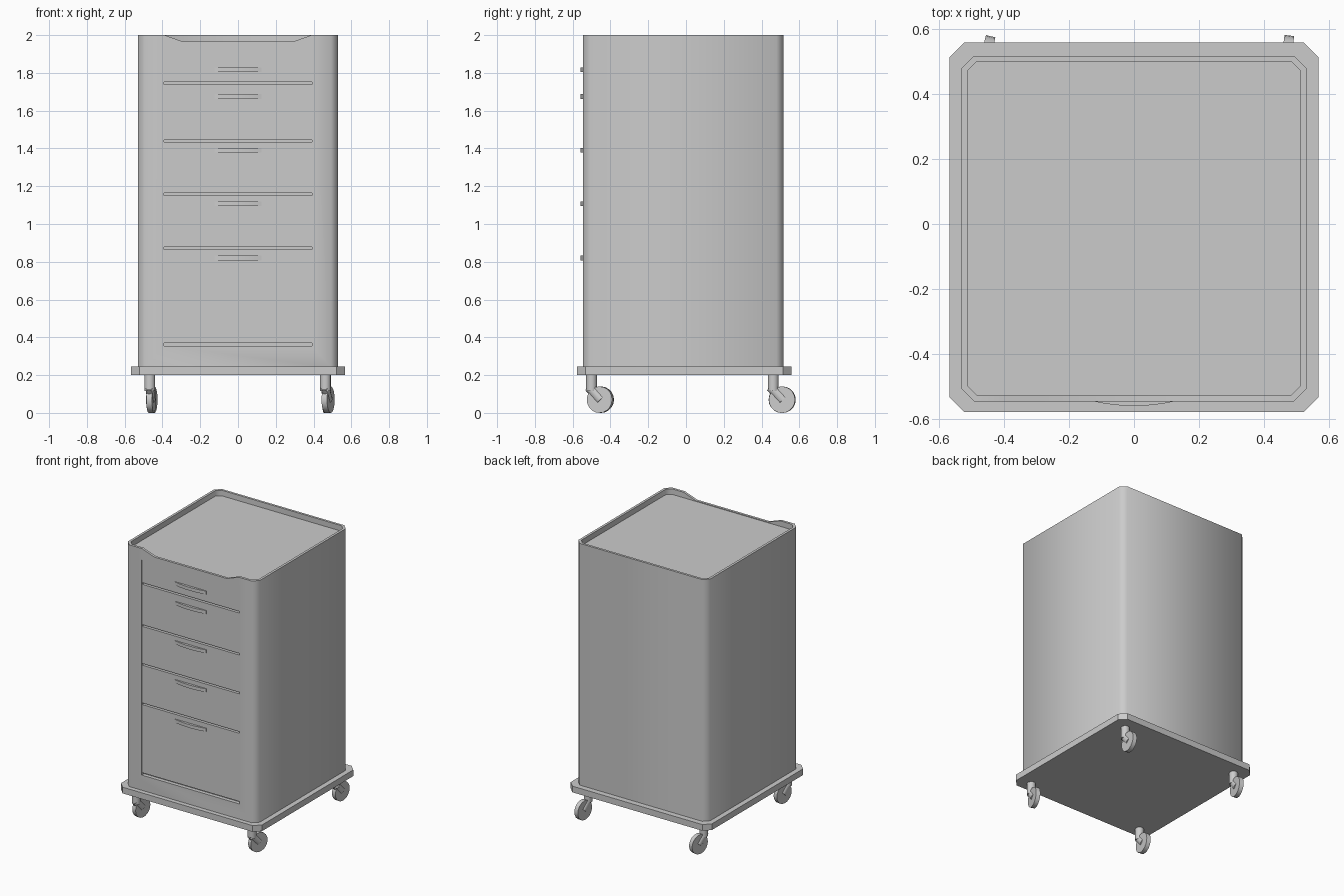
import bpy, bmesh, math
from mathutils import Vector, Matrix

cube = bpy.data.objects.get("Cube")
if cube:
    bpy.data.objects.remove(cube, do_unlink=True)

grey = bpy.data.materials.new("light grey")
grey.use_nodes = True
colour = (0.6, 0.6, 0.6, 1)
grey.diffuse_color = colour
grey.node_tree.nodes["Principled BSDF"].inputs["Base Color"].default_value = colour


def make(name, bm):
    bmesh.ops.recalc_face_normals(bm, faces=bm.faces)
    mesh = bpy.data.meshes.new(name)
    bm.to_mesh(mesh)
    bm.free()
    mesh.materials.append(grey)
    obj = bpy.data.objects.new(name, mesh)
    bpy.context.collection.objects.link(obj)
    return obj


def prism(name, points, shift):
    """Extrude a closed 3D outline along a vector."""
    bm = bmesh.new()
    face = bm.faces.new([bm.verts.new(p) for p in points])
    new = bmesh.ops.extrude_face_region(bm, geom=[face], use_keep_orig=True)
    verts = [g for g in new["geom"] if isinstance(g, bmesh.types.BMVert)]
    bmesh.ops.translate(bm, verts=verts, vec=shift)
    return make(name, bm)


def slab(name, half_x, y0, y1, z0, z1, c=0.0):
    """Block whose vertical corners are cut by c."""
    if c:
        outline = [(-half_x + c, y0), (half_x - c, y0), (half_x, y0 + c), (half_x, y1 - c),
                   (half_x - c, y1), (-half_x + c, y1), (-half_x, y1 - c), (-half_x, y0 + c)]
    else:
        outline = [(-half_x, y0), (half_x, y0), (half_x, y1), (-half_x, y1)]
    return prism(name, [(x, y, z0) for x, y in outline], (0, 0, z1 - z0))


def select(obj):
    bpy.ops.object.select_all(action="DESELECT")
    obj.select_set(True)
    bpy.context.view_layer.objects.active = obj


def smooth(obj, degrees):
    select(obj)
    bpy.ops.object.shade_smooth_by_angle(angle=math.radians(degrees))


def cut(obj, cutter):
    select(obj)
    mod = obj.modifiers.new("cut", "BOOLEAN")
    mod.operation = "DIFFERENCE"
    mod.solver = "EXACT"
    mod.object = cutter
    bpy.ops.object.modifier_apply(modifier=mod.name)
    bpy.data.objects.remove(cutter, do_unlink=True)


# Base plate
slab("base_plate", 0.567, -0.578, 0.558, 0.2, 0.245, 0.045)

# Cabinet with sunken top tray, front lip notch and drawer opening
front = -0.545
cabinet = slab("cabinet", 0.53, front, 0.517, 0.24, 2.0, 0.038)
cut(cabinet, slab("tray_cutter", 0.512, -0.527, 0.5, 1.96, 2.1, 0.03))
notch = [(-0.4, 2.004), (-0.29, 1.965), (0.29, 1.965), (0.4, 2.004)]
cut(cabinet, prism("notch_cutter", [(x, -0.6, z) for x, z in notch], (0, 0.09, 0)))
cut(cabinet, slab("opening_cutter", 0.392, -0.6, -0.518, 0.355, 1.915))
smooth(cabinet, 50)

# Drawers, each with a bowed pull
levels = [1.915, 1.745, 1.44, 1.158, 0.872, 0.365]
pulls = [1.817, 1.675, 1.39, 1.107, 0.82]
gap = 0.006
face_y = front + 0.004
for i, pull_z in enumerate(pulls):
    top = levels[i] - (gap if i else 0)
    slab(f"drawer_{i + 1}", 0.391, face_y, -0.515, levels[i + 1] + gap, top)
    bow = []
    for k in range(13):
        t = k / 6 - 1
        bow.append((0.125 * t, face_y - 0.004 - 0.014 * (1 - t * t), pull_z - 0.012))
    bow += [(0.125, face_y + 0.004, pull_z - 0.012), (-0.125, face_y + 0.004, pull_z - 0.012)]
    smooth(prism(f"drawer_pull_{i + 1}", bow, (0, 0, 0.024)), 30)


# Swivel casters
def rod(name, a, b, radius, sides, place, squash=1.0):
    """Cylinder from a to b in caster space, then moved into place."""
    a, b = Vector(a), Vector(b)
    bm = bmesh.new()
    bmesh.ops.create_cone(bm, cap_ends=True, segments=sides, radius1=radius,
                          radius2=radius, depth=(b - a).length)
    turn = (b - a).to_track_quat("Z", "Y").to_matrix().to_4x4()
    flatten = Matrix.Diagonal((squash, 1, 1, 1))
    bm.transform(place @ Matrix.Translation((a + b) / 2) @ flatten @ turn)
    obj = make(name, bm)
    smooth(obj, 40)
    return obj


hub = (0.048, 0.07)
casters = [("front_right", -0.467, -0.5, 9), ("front_left", 0.463, -0.5, 17),
           ("back_right", -0.467, 0.462, 13), ("back_left", 0.463, 0.462, 7)]
for name, x, y, yaw in casters:
    place = Matrix.Translation((x, y, 0)) @ Matrix.Rotation(math.radians(-yaw), 4, "Z")
    rod(name + "_caster_stem", (0, 0, 0.115), (0, 0, 0.205), 0.029, 12, place)
    rod(name + "_caster_arm", (0, -0.012, 0.138), (0, hub[0] + 0.004, hub[1] - 0.002),
        0.028, 12, place, 0.8)
    rod(name + "_caster_wheel", (-0.015, *hub), (0.015, *hub), 0.07, 20, place)
